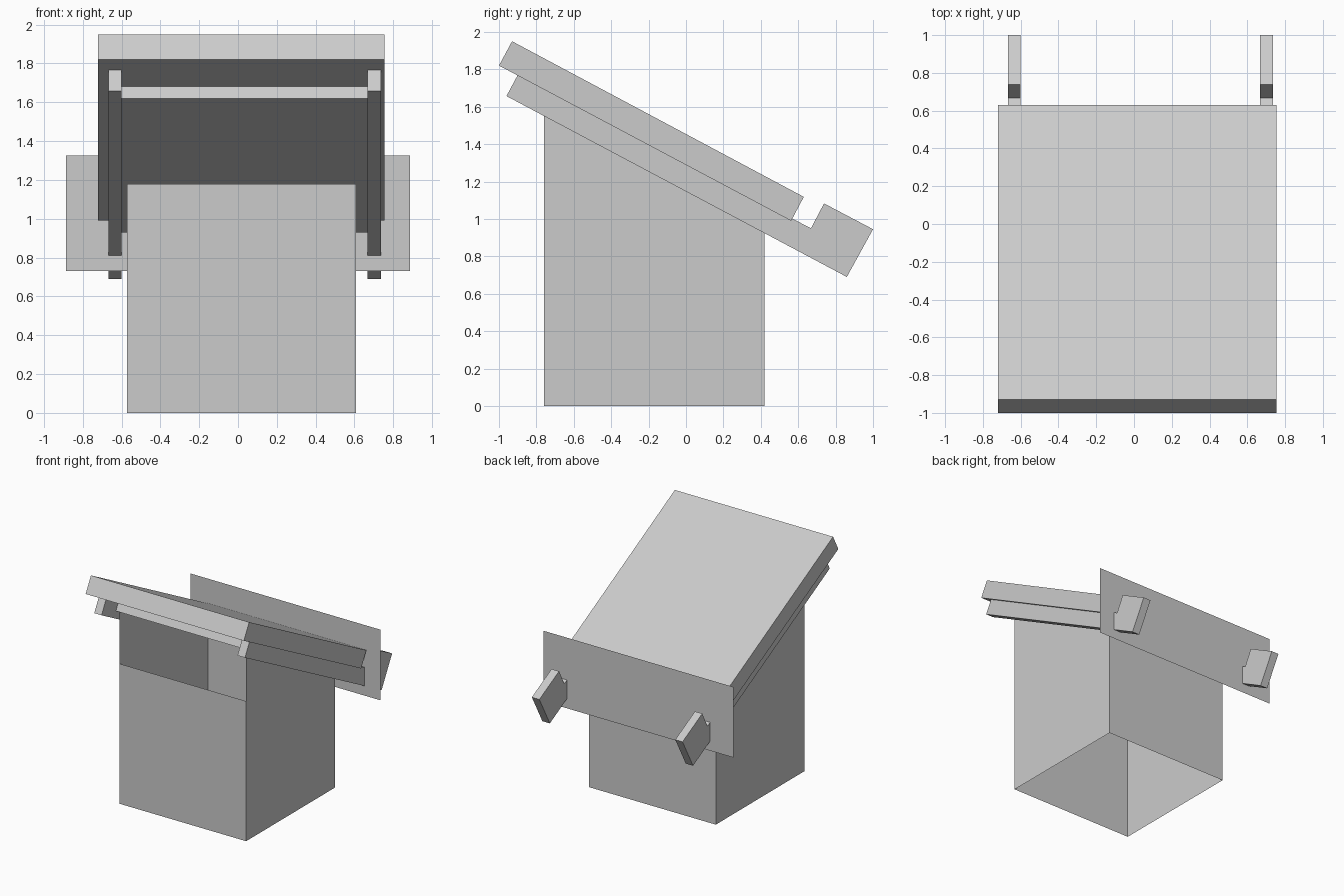
import bpy

if "Cube" in bpy.data.objects:
    bpy.data.objects.remove(bpy.data.objects["Cube"])

SLOPE = 0.532  # fall of the tilted top per unit of depth


def make(name, verts, faces):
    mesh = bpy.data.meshes.new(name)
    mesh.from_pydata(verts, [], faces)
    mesh.update()
    obj = bpy.data.objects.new(name, mesh)
    bpy.context.collection.objects.link(obj)
    return obj


def extrude_profile(name, profile, x0, x1):
    """Solid from a (y, z) side profile, drawn clockwise seen from +x."""
    n = len(profile)
    verts = [(x, y, z) for x in (x0, x1) for y, z in profile]
    faces = [tuple(range(n)), tuple(reversed(range(n, 2 * n)))]
    faces += [(i, i + n, (i + 1) % n + n, (i + 1) % n) for i in range(n)]
    return make(name, verts, faces)


# Tilted top board
extrude_profile("top_board", [(-1, 1.82), (-0.93, 1.95), (0.63, 1.118), (0.562, 0.99)], -0.72, 0.755)

# Thin panel under the board, between the rails
extrude_profile("under_panel", [(-0.769, 1.62), (-0.737, 1.68), (0.56, 0.99), (0.528, 0.93)], -0.6, 0.667)

# Two side rails with raised stops at the low end
rail = [(-0.96, 1.657), (-0.901, 1.767), (0.668, 0.95), (0.738, 1.083), (1.0, 0.945), (0.86, 0.69)]
for side, x0, x1 in (("left", -0.668, -0.6), ("right", 0.667, 0.737)):
    extrude_profile(side + "_rail", rail, x0, x1)

# Hollow body: thin walls, open underneath and above the low front wall
xl, xr, yf, yb = -0.572, 0.608, -0.76, 0.42
zf = 1.615
zb = zf - SLOPE * (yb - yf)
make("body",
     [(xl, yf, 0), (xr, yf, 0), (xr, yb, 0), (xl, yb, 0),
      (xl, yf, 1.18), (xr, yf, 1.18),
      (xl, yf, zf), (xr, yf, zf), (xr, yb, zb), (xl, yb, zb)],
     [(0, 1, 5, 4), (1, 2, 8, 7, 5), (2, 3, 9, 8), (3, 0, 4, 6, 9)])

# Thin upright sheet across the low end
make("back_sheet",
     [(-0.885, 0.632, 0.73), (0.885, 0.632, 0.73), (0.885, 0.632, 1.325), (-0.885, 0.632, 1.325)],
     [(3, 2, 1, 0)])
